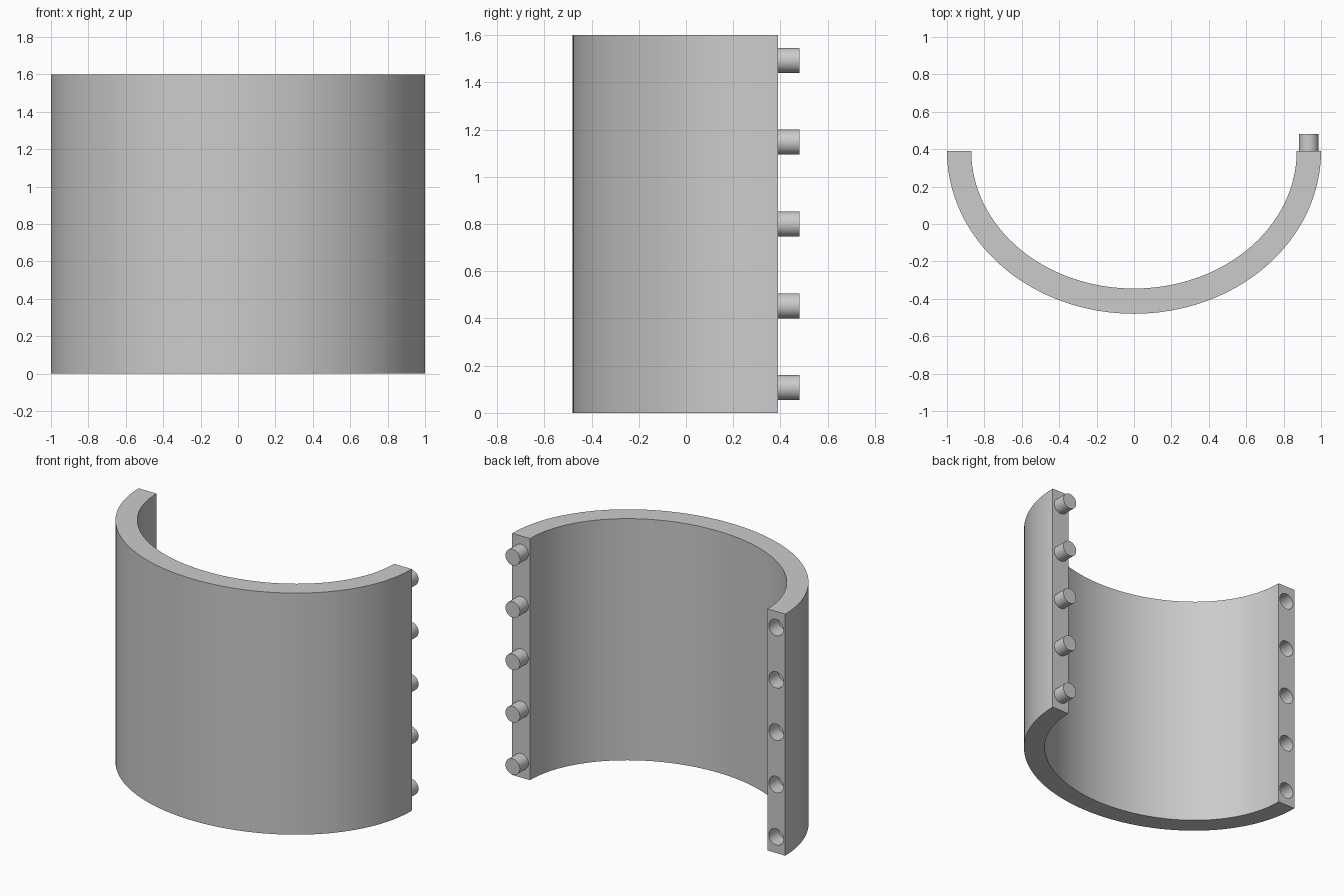
import bpy, bmesh, math
from mathutils import Matrix

if "Cube" in bpy.data.objects:
    bpy.data.objects.remove(bpy.data.objects["Cube"], do_unlink=True)

HEIGHT = 1.6
END_Y = 0.39            # plane of the two mating faces
PEG_X = 0.934           # middle of the wall at the mating faces
PEG_TIP = 0.48
LEVELS = [HEIGHT / 2 + 0.3465 * i for i in range(-2, 3)]

grey = bpy.data.materials.new("light_grey")
grey.use_nodes = True
grey.diffuse_color = (0.6, 0.6, 0.6, 1)
grey.node_tree.nodes["Principled BSDF"].inputs["Base Color"].default_value = (0.6, 0.6, 0.6, 1)


def make_object(name, bm):
    bmesh.ops.recalc_face_normals(bm, faces=bm.faces)
    mesh = bpy.data.meshes.new(name)
    bm.to_mesh(mesh)
    bm.free()
    mesh.materials.append(grey)
    obj = bpy.data.objects.new(name, mesh)
    bpy.context.collection.objects.link(obj)
    return obj


def activate(obj):
    bpy.ops.object.select_all(action='DESELECT')
    obj.select_set(True)
    bpy.context.view_layer.objects.active = obj


def smooth(obj):
    activate(obj)
    bpy.ops.object.shade_smooth_by_angle(angle=math.radians(30))


def rods(name, x, y0, y1, radius):
    """A column of round rods lying along y, one at each level."""
    bm = bmesh.new()
    for z in LEVELS:
        place = Matrix.Translation((x, (y0 + y1) / 2, z)) @ Matrix.Rotation(math.pi / 2, 4, 'X')
        bmesh.ops.create_cone(bm, cap_ends=True, segments=32, radius1=radius,
                              radius2=radius, depth=y1 - y0, matrix=place)
    return make_object(name, bm)


def half_ellipse(rx, ry, steps=64):
    angles = [math.pi * (1 + i / steps) for i in range(steps + 1)]
    return [(rx * math.cos(a), END_Y + ry * math.sin(a), 0) for a in angles]


# Curved wall: half-elliptical band extruded upward
bm = bmesh.new()
outline = half_ellipse(1.0, 0.87) + half_ellipse(0.87, 0.735)[::-1]
base = bm.faces.new([bm.verts.new(p) for p in outline])
extruded = bmesh.ops.extrude_face_region(bm, geom=[base], use_keep_orig=True)
top = [v for v in extruded["geom"] if isinstance(v, bmesh.types.BMVert)]
bmesh.ops.translate(bm, verts=top, vec=(0, 0, HEIGHT))
wall = make_object("curved_wall", bm)

# Sockets drilled into the right mating face
cutter = rods("socket_cutter", -PEG_X, END_Y - 0.1, END_Y + 0.05, 0.054)
cutter.hide_render = True
drill = wall.modifiers.new("sockets", 'BOOLEAN')
drill.operation = 'DIFFERENCE'
drill.solver = 'EXACT'
drill.object = cutter
activate(wall)
bpy.ops.object.modifier_apply(modifier=drill.name)
bpy.data.objects.remove(cutter, do_unlink=True)
smooth(wall)

# Pegs standing out of the left mating face
smooth(rods("locating_pegs", PEG_X, END_Y - 0.02, PEG_TIP, 0.053))
